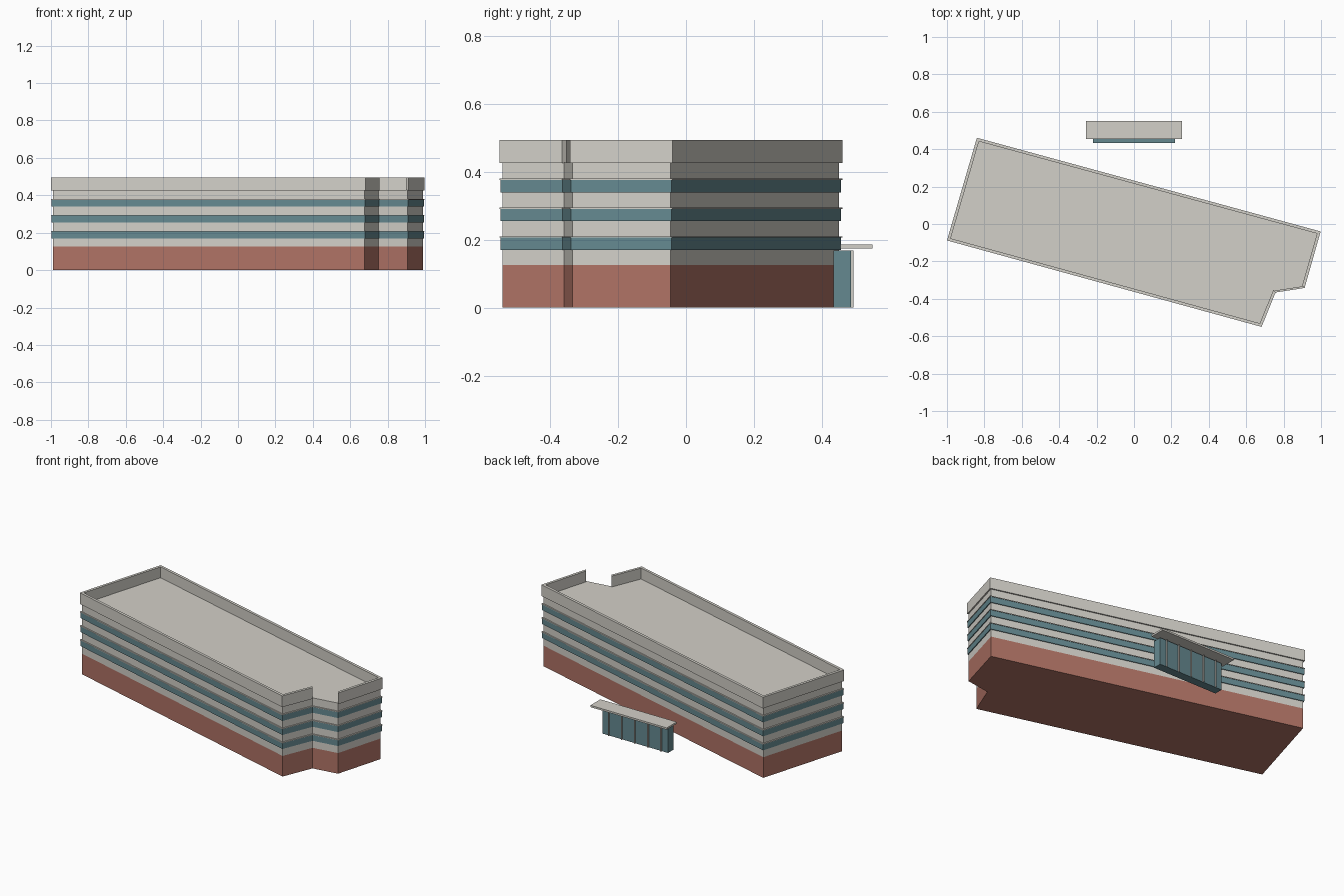
import bpy, bmesh
from mathutils import Vector

if "Cube" in bpy.data.objects:
    bpy.data.objects.remove(bpy.data.objects["Cube"])

# Outer footprint, counter-clockwise
OUT = [Vector(p) for p in [(-1, -0.088), (0.682, -0.55), (0.757, -0.366),
                           (0.912, -0.342), (0.998, -0.04), (-0.84, 0.461)]]


def material(name, rgb):
    m = bpy.data.materials.new(name)
    m.diffuse_color = (*rgb, 1)
    m.use_nodes = True
    m.node_tree.nodes["Principled BSDF"].inputs["Base Color"].default_value = m.diffuse_color
    return m


CONCRETE = material("concrete", (0.65, 0.63, 0.58))
BRICK = material("brick", (0.43, 0.17, 0.13))
GLASS = material("glass", (0.13, 0.25, 0.28))


def inset(pts, d):
    """Mitred inward offset of a counter-clockwise polygon."""
    res = []
    for i, p in enumerate(pts):
        a = (p - pts[i - 1]).normalized()
        b = (pts[(i + 1) % len(pts)] - p).normalized()
        na, nb = Vector((-a.y, a.x)), Vector((-b.y, b.x))
        res.append(p + (na + nb) * d / (1 + na.dot(nb)))
    return res


def prism(name, pts, z0, z1, mat):
    bm = bmesh.new()
    lo = [bm.verts.new((p[0], p[1], z0)) for p in pts]
    hi = [bm.verts.new((p[0], p[1], z1)) for p in pts]
    bm.faces.new(lo[::-1])
    bm.faces.new(hi)
    for i in range(len(pts)):
        j = (i + 1) % len(pts)
        bm.faces.new((lo[i], lo[j], hi[j], hi[i]))
    bmesh.ops.recalc_face_normals(bm, faces=bm.faces)
    me = bpy.data.meshes.new(name)
    bm.to_mesh(me)
    bm.free()
    me.materials.append(mat)
    ob = bpy.data.objects.new(name, me)
    bpy.context.collection.objects.link(ob)
    return ob


def box(name, x0, x1, y0, y1, z0, z1, mat):
    return prism(name, [(x0, y0), (x1, y0), (x1, y1), (x0, y1)], z0, z1, mat)


# Main body: brick ground floor and pale upper walls up to the roof
wall = inset(OUT, 0.008)
prism("brick_base", wall, 0, 0.125, BRICK)
prism("upper_walls", wall, 0.125, 0.428, CONCRETE)

# Window bands, each with a thin ledge on top
for i in range(3):
    z = 0.17 + 0.085 * i
    prism(f"window_band_{i + 1}", inset(OUT, 0.003), z, z + 0.036, GLASS)
    prism(f"window_ledge_{i + 1}", OUT, z + 0.036, z + 0.04, CONCRETE)

# Roof parapet, left open along the short notch wall
inner = inset(OUT, 0.016)
order = [3, 4, 5, 0, 1, 2]
prism("parapet", [OUT[i] for i in order] + [inner[i] for i in order[::-1]],
      0.426, 0.494, CONCRETE)

# Entrance pavilion behind the building
box("entrance_glass", -0.22, 0.22, 0.434, 0.486, 0, 0.168, GLASS)
box("entrance_canopy", -0.256, 0.256, 0.455, 0.55, 0.175, 0.186, CONCRETE)
for i in range(5):
    x = -0.176 + 0.088 * i
    box(f"entrance_mullion_{i + 1}", x - 0.003, x + 0.003, 0.486, 0.494, 0, 0.168, CONCRETE)
